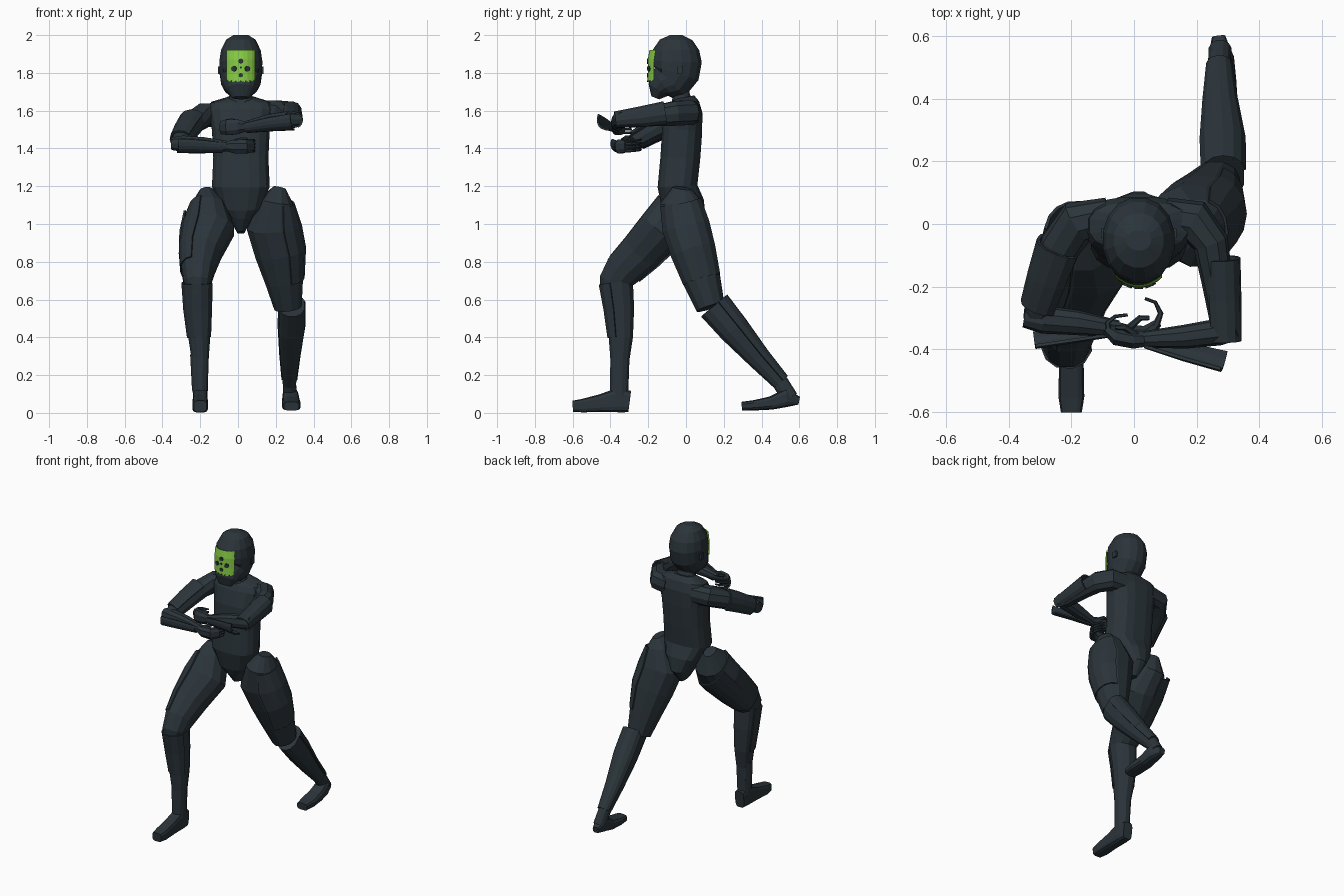
import bpy, bmesh, math
from mathutils import Vector

X, Z = Vector((1, 0, 0)), Vector((0, 0, 1))


def material(name, col):
    m = bpy.data.materials.new(name)
    m.diffuse_color = (*col, 1)
    return m


SUIT = material("dark slate", (0.024, 0.035, 0.043))
GREEN = material("lime green", (0.25, 0.62, 0.06))


def finish(name, bm, mat):
    bmesh.ops.recalc_face_normals(bm, faces=bm.faces)
    me = bpy.data.meshes.new(name)
    bm.to_mesh(me)
    bm.free()
    me.materials.append(mat)
    ob = bpy.data.objects.new(name, me)
    bpy.context.collection.objects.link(ob)
    return ob


def loft(name, rings, ref=X, n=12, p=0.9, arc=None, grow=0.0, mat=SUIT):
    """Skin rings (x, y, z, half width along ref, half depth); arc gives an open plate."""
    bm = bmesh.new()
    cs = [Vector(r[:3]) for r in rings]
    rows = []
    for i, r in enumerate(rings):
        t = (cs[min(i + 1, len(cs) - 1)] - cs[max(i - 1, 0)]).normalized()
        u = (ref - t * ref.dot(t)).normalized()
        v = t.cross(u)
        row = []
        for k in range(n if not arc else n + 1):
            w = math.radians(arc[0] + (arc[1] - arc[0]) * k / n) if arc else 2 * math.pi * (k + 0.5) / n
            c, s = math.cos(w), math.sin(w)
            c, s = (math.copysign(abs(q) ** p, q) for q in (c, s))
            row.append(bm.verts.new(cs[i] + u * c * (r[3] + grow) + v * s * (r[4] + grow)))
        rows.append(row)
    for a, b in zip(rows, rows[1:]):
        for k in range(n):
            j = (k + 1) % len(a)
            bm.faces.new((a[k], a[j], b[j], b[k]))
    if not arc:
        bm.faces.new(rows[0])
        bm.faces.new(rows[-1])
    ob = finish(name, bm, mat)
    if arc:
        sol = ob.modifiers.new("thickness", 'SOLIDIFY')
        sol.thickness = 0.01
    return ob


def box(name, loc, size, rot=(0, 0, 0)):
    bm = bmesh.new()
    bmesh.ops.create_cube(bm, size=1)
    bmesh.ops.scale(bm, vec=size, verts=bm.verts)
    ob = finish(name, bm, SUIT)
    ob.location, ob.rotation_euler = loc, rot


# Torso, pelvis and neck
loft("torso", [(.015, -.01, .955, .02, .05), (.015, .0, 1.03, .06, .105), (.015, -.015, 1.1, .115, .115),
               (.015, -.045, 1.2, .155, .107), (.015, -.03, 1.35, .148, .107), (.015, -.02, 1.5, .155, .108),
               (.015, -.005, 1.6, .175, .093), (.015, -.005, 1.645, .16, .075), (.015, -.01, 1.67, .07, .055)],
     n=16, p=.75)
loft("neck", [(.015, -.02, 1.64, .07, .06), (.015, -.025, 1.69, .058, .045), (.015, -.03, 1.78, .055, .05)])

# Helmet: rings given as z, front y, back y, half width
helmet = [(2.0, -.085, -.02, .04), (1.975, -.14, .035, .08), (1.92, -.18, .072, .107), (1.86, -.190, .086, .116),
          (1.80, -.19, .074, .114), (1.755, -.198, .03, .106), (1.738, -.21, -.03, .096), (1.71, -.208, -.085, .077),
          (1.668, -.185, -.14, .045)]
loft("helmet", [(.015, (f + b) / 2, z, w, (b - f) / 2) for z, f, b, w in helmet], n=16, p=.95)
for s in (-1, 1):
    box("ear_pad", (.015 + s * .112, -.03, 1.815), (.018, .03, .04))


# Green face plate wrapped round the front of the helmet
def face_y(x):
    return -.055 - .147 * math.sqrt(1 - ((x - .015) / .118) ** 2)


bm = bmesh.new()
xs = [-.06, -.045, -.02, 0, .015, .03, .05, .075, .09]
cols = []
for i, x in enumerate(xs):
    low = 1.765 if i in (0, len(xs) - 1) else 1.752
    cols.append([bm.verts.new((x, face_y(x) + dy, z)) for z, dy in
                 ((low, -.002), (1.80, 0), (1.87, 0), (1.92, .008))])
for a, b in zip(cols, cols[1:]):
    for k in range(3):
        bm.faces.new((a[k], b[k], b[k + 1], a[k + 1]))
finish("face_plate", bm, GREEN)

# Dark spots on the face plate
spots = [(-.021, 1.822, .015), (.05, 1.822, .015), (.015, 1.862, .014), (.015, 1.828, .006), (.015, 1.788, .012)]
spots += [(x, 1.757, .004) for x in (-.035, -.01, .015, .04, .065)]
for x, z, r in spots:
    bm = bmesh.new()
    bmesh.ops.create_cone(bm, cap_ends=True, segments=8, radius1=r, radius2=r, depth=.009)
    spot = finish("face_spot", bm, SUIT)
    spot.location = (x, face_y(x) - .001, z)
    spot.rotation_euler = (math.pi / 2, 0, (x - .015) * 11)

# Rear leg (left)
thigh = [(.22, -.02, 1.19, .035, .05), (.205, -.03, 1.12, .09, .11), (.188, .0, .985, .145, .128),
         (.222, .04, .85, .135, .122), (.245, .085, .7, .103, .102), (.265, .13, .56, .075, .078)]
shin = [(.285, .145, .565, .068, .088), (.283, .25, .44, .07, .08), (.275, .38, .29, .052, .06),
        (.272, .50, .16, .036, .045), (.275, .55, .08, .038, .045)]
loft("rear_thigh", thigh)
loft("rear_thigh_plate", thigh[1:5], n=6, arc=(-70, 70), grow=.006)
loft("rear_shin", shin)
loft("rear_calf_plate", shin[:3], n=6, arc=(200, 340), grow=.008)
loft("rear_ankle_plate", shin[2:4], n=6, arc=(200, 340), grow=.008)
loft("rear_foot", [(.27, .597, .065, .022, .022), (.278, .53, .08, .042, .05), (.28, .45, .052, .048, .036),
                   (.283, .36, .04, .05, .028), (.283, .295, .035, .04, .024)], p=.6)

# Front leg (right)
thigh = [(-.168, -.02, 1.18, .035, .05), (-.16, -.05, 1.09, .095, .115), (-.155, -.13, .975, .14, .125),
         (-.198, -.24, .85, .113, .115), (-.212, -.335, .755, .09, .102), (-.215, -.38, .69, .075, .085),
         (-.215, -.385, .63, .06, .07)]
shin = [(-.215, -.368, .69, .08, .09), (-.212, -.352, .55, .073, .08), (-.205, -.345, .4, .06, .066),
        (-.2, -.35, .28, .046, .052), (-.2, -.355, .08, .04, .05)]
loft("front_thigh", thigh)
loft("front_thigh_plate", thigh[1:5], n=6, arc=(110, 230), grow=.006)
loft("front_thigh_rear_plate", [(-.165, -.05, 1.08, .125, .16), (-.185, -.14, .97, .128, .14),
                                (-.2, -.24, .85, .116, .12), (-.212, -.32, .76, .09, .1)], n=4, arc=(190, 270))
loft("front_shin", shin)
loft("front_shin_plate", shin[:3], n=6, arc=(20, 200), grow=.006)
loft("front_ankle_plate", [(-.2, -.35, .31, .055, .05), (-.2, -.353, .12, .045, .045)], n=6, arc=(100, 290))
loft("front_foot", [(-.2, -.298, .06, .034, .058), (-.2, -.36, .068, .04, .066), (-.2, -.45, .052, .04, .048),
                    (-.2, -.55, .038, .042, .036), (-.2, -.6, .035, .034, .03)], p=.5)

# Left arm, held out and bent across the chest
loft("left_upper_arm", [(.10, .025, 1.585, .065, .06), (.19, .01, 1.59, .068, .07), (.245, -.06, 1.585, .068, .058),
                        (.265, -.18, 1.57, .055, .05), (.285, -.30, 1.555, .048, .045),
                        (.30, -.365, 1.55, .04, .04)], ref=Z, n=10)
loft("left_upper_arm_plate", [(.28, -.11, 1.585, .066, .06), (.285, -.24, 1.565, .058, .058),
                              (.29, -.375, 1.55, .046, .054)], ref=Z, n=7, arc=(-150, 50))
loft("left_forearm", [(.325, -.33, 1.555, .04, .04), (.27, -.345, 1.553, .047, .043),
                      (.16, -.36, 1.54, .042, .038), (.03, -.368, 1.515, .027, .026)], ref=Z, n=10)
loft("left_forearm_plate", [(.29, -.412, 1.555, .06, .062), (.17, -.385, 1.54, .05, .055),
                            (.04, -.362, 1.517, .036, .036)], ref=Z, n=6, arc=(-185, -65))
loft("left_hand", [(.04, -.368, 1.515, .027, .025), (.0, -.37, 1.515, .042, .03), (-.055, -.36, 1.512, .045, .03),
                   (-.088, -.335, 1.51, .036, .018)], ref=Z, n=8)

# Right arm, lower and bent across the belly
upper = [(-.08, .025, 1.58, .065, .06), (-.18, .005, 1.575, .066, .072), (-.235, -.07, 1.54, .06, .065),
         (-.27, -.17, 1.49, .055, .058), (-.3, -.26, 1.44, .048, .05), (-.315, -.31, 1.42, .035, .04)]
loft("right_upper_arm", upper, ref=Z, n=10)
loft("right_upper_arm_plate", upper[2:5], ref=Z, n=7, arc=(-50, 140), grow=.014)
loft("right_forearm", [(-.35, -.295, 1.425, .035, .035), (-.29, -.305, 1.425, .045, .045),
                       (-.18, -.315, 1.42, .041, .04), (-.05, -.335, 1.412, .028, .027)], ref=Z, n=10)
loft("right_forearm_plate", [(-.32, -.345, 1.425, .05, .055), (-.2, -.332, 1.42, .046, .05),
                             (-.08, -.325, 1.412, .036, .038)], ref=Z, n=6, arc=(60, 180))
loft("right_hand", [(-.06, -.335, 1.412, .028, .026), (-.02, -.35, 1.41, .038, .03), (.04, -.35, 1.41, .04, .028),
                    (.078, -.315, 1.412, .034, .014)], ref=Z, n=8)

# Curled fingers and thumbs
for k in range(4):
    z = 1.387 + k * .018
    loft("right_finger", [(.07, -.325, z, .009, .012), (.085, -.285, z, .008, .009), (.068, -.25, z + .004, .007, .006),
                          (.035, -.238, z + .006, .005, .005)], ref=Z, n=6)
    z = 1.483 + k * .018
    loft("left_finger", [(-.08, -.345, z, .009, .012), (-.085, -.315, z, .008, .009), (-.06, -.295, z, .007, .006),
                         (-.02, -.29, z, .005, .005)], ref=Z, n=6)
loft("right_thumb", [(-.02, -.335, 1.435, .012, .012), (.02, -.30, 1.45, .01, .01), (.05, -.30, 1.45, .007, .007)], ref=Z, n=6)
loft("left_thumb", [(.01, -.355, 1.53, .012, .012), (-.03, -.33, 1.55, .01, .01), (-.06, -.33, 1.55, .007, .007)], ref=Z, n=6)
